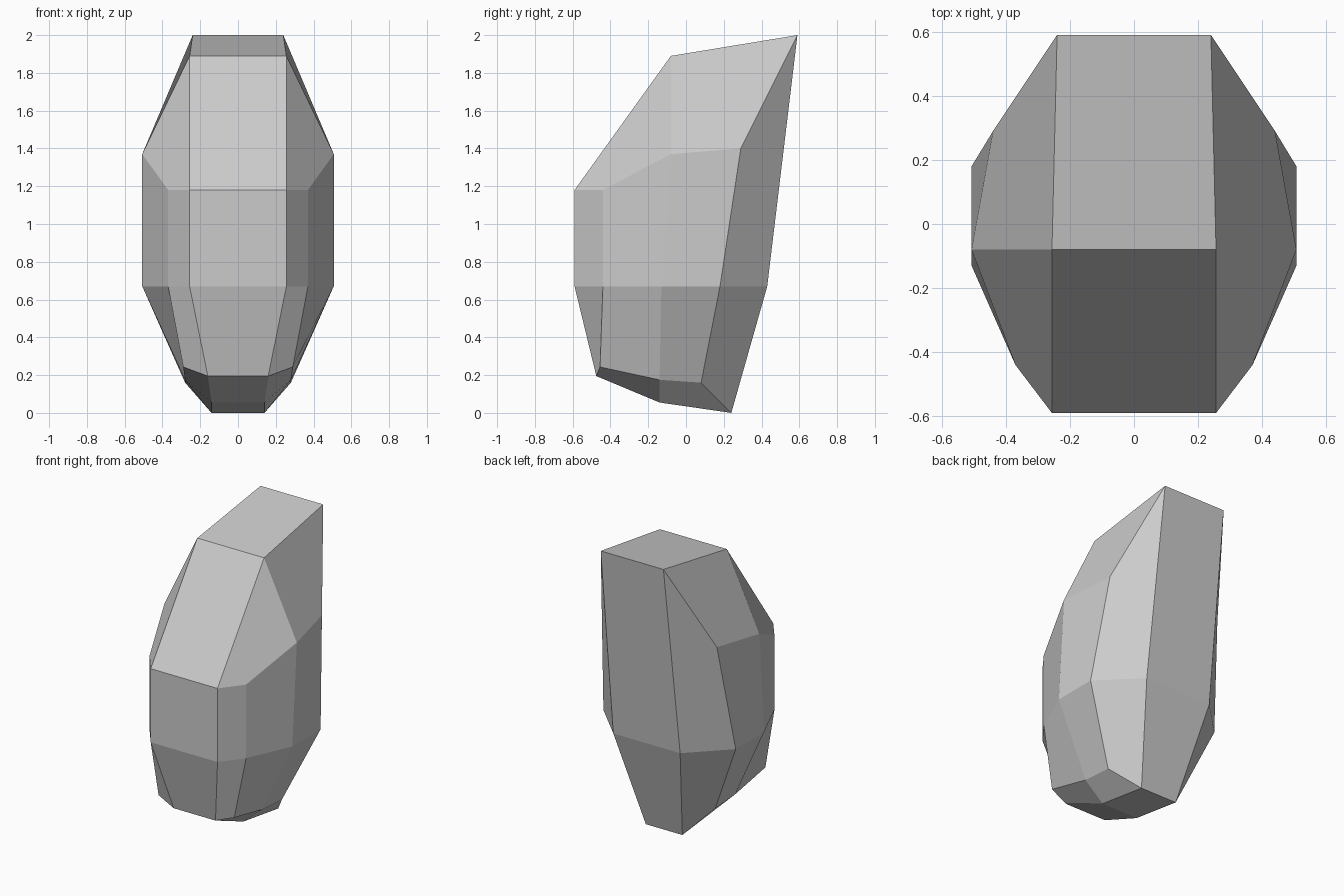
import bpy, bmesh

if "Cube" in bpy.data.objects:
    bpy.data.objects.remove(bpy.data.objects["Cube"])

# Right-hand half rings, ordered from the front to the back
RINGS = [
    [(.16, -.475, .195), (.29, -.455, .243), (.28, -.14, .175), (.28, .08, .16), (.14, .24, 0)],
    [(.256, -.59, .67), (.37, -.44, .67), (.507, -.13, .67), (.507, .18, .67), (.256, .43, .67)],
    [(.256, -.59, 1.18), (.37, -.44, 1.18), (.507, -.08, 1.37), (.44, .29, 1.40), (.24, .59, 2)],
]
BOTTOM_RIDGE = (.14, -.14, .055)
TOP_RIDGE = (.256, -.08, 1.89)

bm = bmesh.new()


def pair(p):
    """Vertex on the right and its mirror on the left."""
    return bm.verts.new(p), bm.verts.new((-p[0], p[1], p[2]))


def full_ring(half):
    pairs = [pair(p) for p in half]
    return [p[0] for p in pairs] + [p[1] for p in reversed(pairs)]


def cap(ring, ridge):
    """Close a ring with facets meeting at a pair of ridge corners."""
    r, l = pair(ridge)
    a, b, c, d, e, e2, d2, c2, b2, a2 = ring
    for face in ((a, a2, l, r), (a, b, c, r), (a2, b2, c2, l),
                 (c, d, e, r), (c2, d2, e2, l), (r, e, e2, l)):
        bm.faces.new(face)


# Side walls
rings = [full_ring(h) for h in RINGS]
for lo, hi in zip(rings, rings[1:]):
    for i in range(len(lo)):
        j = (i + 1) % len(lo)
        bm.faces.new((lo[i], lo[j], hi[j], hi[i]))

# Faceted underside and sloped top
cap(rings[0], BOTTOM_RIDGE)
cap(rings[-1], TOP_RIDGE)
bmesh.ops.recalc_face_normals(bm, faces=bm.faces)

mesh = bpy.data.meshes.new("faceted_shell")
bm.to_mesh(mesh)
bm.free()
bpy.context.collection.objects.link(bpy.data.objects.new("faceted_shell", mesh))
